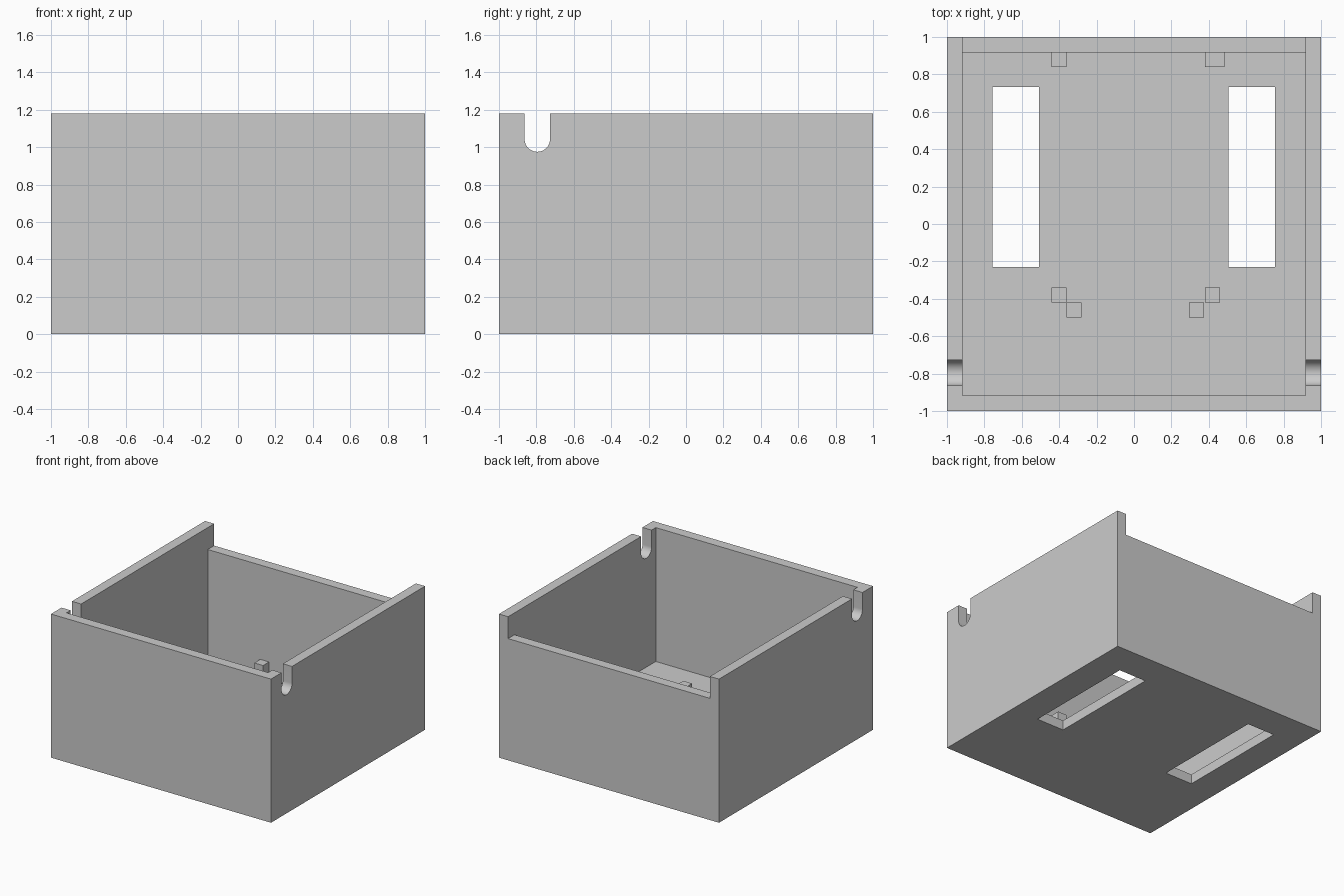
import bpy, bmesh, math
from mathutils import Vector

cube = bpy.data.objects.get("Cube")
if cube:
    bpy.data.objects.remove(cube, do_unlink=True)

grey = bpy.data.materials.new("plain grey")
grey.use_nodes = True
colour = (0.6, 0.6, 0.6, 1)
grey.diffuse_color = colour
grey.node_tree.nodes["Principled BSDF"].inputs["Base Color"].default_value = colour

HEIGHT = 1.18
INNER = 0.917       # half width of the cavity
FLOOR = 0.08
BACK_TOP = 1.0      # top of the lowered back wall


def finish(name, bm):
    """Turn a bmesh into a grey object."""
    bmesh.ops.recalc_face_normals(bm, faces=bm.faces)
    mesh = bpy.data.meshes.new(name)
    bm.to_mesh(mesh)
    bm.free()
    mesh.materials.append(grey)
    obj = bpy.data.objects.new(name, mesh)
    bpy.context.collection.objects.link(obj)
    return obj


def box(name, x, y, z):
    """Box from (low, high) ranges on each axis."""
    bm = bmesh.new()
    bmesh.ops.create_cube(bm, size=1)
    for v in bm.verts:
        v.co = Vector([sum(r) / 2 + c * (r[1] - r[0]) for c, r in zip(v.co, (x, y, z))])
    return finish(name, bm)


def notch_cutter(y, z, radius, steps=24):
    """U-shaped profile, extruded through both side walls."""
    bm = bmesh.new()
    arc = [math.pi + math.pi * i / steps for i in range(steps + 1)]
    profile = [(y + radius * math.cos(a), z + radius * math.sin(a)) for a in arc]
    profile += [(y + radius, HEIGHT + 0.2), (y - radius, HEIGHT + 0.2)]
    face = bm.faces.new([bm.verts.new((-1.2, py, pz)) for py, pz in profile])
    side = bmesh.ops.extrude_face_region(bm, geom=[face])["geom"]
    moved = [v for v in side if isinstance(v, bmesh.types.BMVert)]
    bmesh.ops.translate(bm, verts=moved, vec=(2.4, 0, 0))
    return finish("notch_cutter", bm)


# Box body with its openings
body = box("box_body", (-1, 1), (-1, 1), (0, HEIGHT))
inner = (-INNER, INNER)
cutters = [
    box("cavity_cutter", inner, inner, (FLOOR, HEIGHT + 0.2)),
    box("back_wall_cutter", inner, (0.5, 1.2), (BACK_TOP, HEIGHT + 0.2)),
    notch_cutter(-0.795, 1.043, 0.068),
    box("left_slot_cutter", (0.505, 0.755), (-0.23, 0.733), (-0.1, 0.3)),
    box("right_slot_cutter", (-0.757, -0.507), (-0.23, 0.733), (-0.1, 0.3)),
]
bpy.context.view_layer.objects.active = body
for cutter in cutters:
    cutter.hide_render = True
    mod = body.modifiers.new("cut", "BOOLEAN")
    mod.operation = "DIFFERENCE"
    mod.solver = "EXACT"
    mod.object = cutter
    bpy.ops.object.modifier_apply(modifier=mod.name)
    bpy.data.objects.remove(cutter, do_unlink=True)

# Smooth rounded notch bottoms, sharp corners elsewhere
bpy.ops.object.select_all(action="DESELECT")
body.select_set(True)
bpy.ops.object.shade_smooth_by_angle(angle=math.radians(30))

# Locating pegs on the floor
pegs = {
    "back_right_peg": ((-0.44, -0.36), (0.84, INNER)),
    "back_left_peg": ((0.38, 0.485), (0.84, INNER)),
    "front_right_peg": ((-0.44, -0.36), (-0.42, -0.34)),
    "front_left_peg": ((0.38, 0.46), (-0.42, -0.34)),
    "front_right_inner_peg": ((-0.36, -0.28), (-0.5, -0.42)),
    "front_left_inner_peg": ((0.295, 0.375), (-0.5, -0.42)),
}
for name, (x, y) in pegs.items():
    box(name, x, y, (FLOOR, 0.225))
